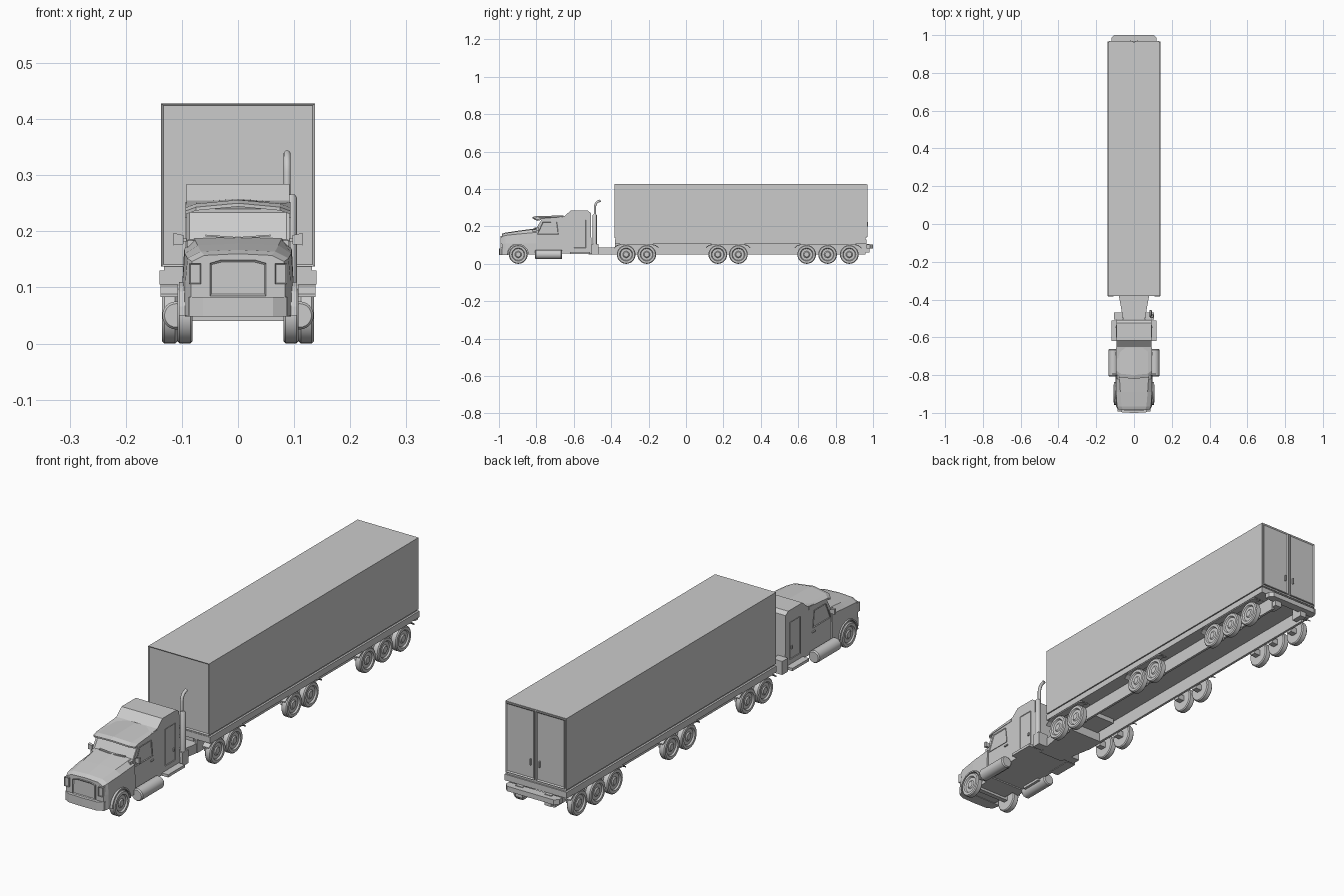
import bpy, bmesh, math
from mathutils import Vector

if "Cube" in bpy.data.objects:
    bpy.data.objects.remove(bpy.data.objects["Cube"])


def finish(name, bm, mirror=False, smooth=False):
    bmesh.ops.recalc_face_normals(bm, faces=bm.faces[:])
    me = bpy.data.meshes.new(name)
    bm.to_mesh(me)
    bm.free()
    ob = bpy.data.objects.new(name, me)
    bpy.context.collection.objects.link(ob)
    if smooth:
        bpy.ops.object.select_all(action='DESELECT')
        ob.select_set(True)
        bpy.context.view_layer.objects.active = ob
        bpy.ops.object.shade_smooth_by_angle(angle=math.radians(35))
    if mirror:
        ob.modifiers.new("mirror", 'MIRROR')
    return ob


def loft(name, rings, caps=True, **kw):
    """Bridge a list of equal-length closed rings."""
    bm = bmesh.new()
    vs = [[bm.verts.new(p) for p in r] for r in rings]
    n = len(vs[0])
    for a, b in zip(vs, vs[1:]):
        for i in range(n):
            j = (i + 1) % n
            bm.faces.new((a[i], a[j], b[j], b[i]))
    if caps:
        bm.faces.new(vs[0])
        bm.faces.new(vs[-1])
    return finish(name, bm, **kw)


def side_prism(name, pts, x0, x1, **kw):
    """Extrude a (y, z) outline along x."""
    return loft(name, [[(x, y, z) for y, z in pts] for x in (x0, x1)], **kw)


def plan_prism(name, pts, z0, z1, **kw):
    """Extrude an (x, y) outline along z."""
    return loft(name, [[(x, y, z) for x, y in pts] for z in (z0, z1)], **kw)


def box(name, x, y, z, **kw):
    return plan_prism(name, [(x[0], y[0]), (x[1], y[0]), (x[1], y[1]), (x[0], y[1])], *z, **kw)


def strip(name, path, x0, x1, t, **kw):
    """Bent sheet following a (y, z) path."""
    return loft(name, [[(x0, y, z), (x1, y, z), (x1, y, z - t), (x0, y, z - t)] for y, z in path], **kw)


def recess(ob, direction, thickness, depth):
    """Sink a panel into the face that best matches a direction."""
    bm = bmesh.new()
    bm.from_mesh(ob.data)
    bm.normal_update()
    f = max(bm.faces, key=lambda f: f.normal.dot(Vector(direction).normalized()))
    bmesh.ops.inset_region(bm, faces=[f], thickness=thickness, depth=-depth)
    bm.to_mesh(ob.data)
    bm.free()


def circle(cy, cz, r, n=24):
    return [(cy + r * math.cos(2 * math.pi * i / n), cz + r * math.sin(2 * math.pi * i / n)) for i in range(n)]


def wheel(name, y, x):
    """Lathed tyre and dished rim, mirrored to both sides."""
    prof = [(0, .046), (.004, .05), (.023, .05), (.027, .046), (.027, .035), (.021, .031),
            (.021, .018), (.025, .013), (.025, .005)]
    loft(name, [[(x + dx, py, pz) for py, pz in circle(y, .05, r, 28)] for dx, r in prof],
         mirror=True, smooth=True)


# Trailer
cargo = box("cargo_box", (-.137, .137), (-.382, .964), (.137, .428))
recess(cargo, (0, -1, 0), .006, .004)
box("box_sill", (-.132, .132), (-.378, .96), (.128, .138))
box("trailer_deck", (-.14, .14), (-.38, .966), (.105, .13))
box("trailer_rail", (.072, .082), (-.38, .96), (.05, .106), mirror=True)
door = box("rear_door", (.004, .133), (.96, .97), (.143, .424), mirror=True)
recess(door, (0, 1, 0), .007, .004)
box("door_latch", (.018, .022), (.964, .973), (.2, .225), mirror=True)
plan_prism("rear_bumper", [(-.12, .965), (-.12, .985), (-.105, 1), (.105, 1), (.12, .985), (.12, .965)],
           .083, .103)
box("bumper_bracket", (.05, .08), (.93, .98), (.06, .106), mirror=True)

# Trailer wheels and mudguards
for n, ys in enumerate([(-.32, -.21), (.17, .28), (.645, .757, .873)]):
    for k, y in enumerate(ys):
        wheel(f"trailer_wheel_{n}_{k}", y, .108)
        box(f"axle_stub_{n}_{k}", (.08, .11), (y - .012, y + .012), (.04, .064), mirror=True)
    a, b = ys[0] - .064, ys[-1] + .064
    strip(f"mudguard_{n}", [(a, .088), (a + .015, .1), (a + .035, .106), (b - .035, .106),
                            (b - .015, .1), (b, .088)], .108, .138, .005, mirror=True)

# Tractor frame and coupling deck
loft("tractor_frame", [[(-w, y, .05), (w, y, .05), (w, y, .088), (-w, y, .088)]
                       for y, w in ((-.52, .055), (-.38, .08), (-.3, .08))])
box("coupling_plate", (-.06, .06), (-.37, -.2), (.086, .106))

# Hood with fenders
rings = []
for y, w, ws, zs, wt, zt in [(-.985, .084, .082, .146, .06, .157), (-.965, .094, .09, .152, .066, .164),
                             (-.89, .099, .095, .16, .072, .175), (-.80, .099, .096, .168, .078, .187)]:
    rings.append([(-w, y, .05), (w, y, .05), (w, y, .11), (ws, y, zs), (wt, y, zt),
                  (0, y, zt + .003), (-wt, y, zt), (-ws, y, zs), (-w, y, .11)])
hood = loft("hood", rings)
cutter = side_prism("wheel_arch_cutter", circle(-.897, .048, .057), .068, .13, mirror=True)
cutter.hide_render = True
cutter.hide_set(True)
cut = hood.modifiers.new("wheel_arch", 'BOOLEAN')
cut.object = cutter
cut.operation = 'DIFFERENCE'
cut.solver = 'EXACT'
arc = [math.radians(a) for a in range(0, 181, 15)]
loft("fender_lip", [[(x, -.897 + r * math.cos(a), .05 + r * math.sin(a))
                     for x, r in ((.085, .054), (.105, .054), (.105, .06), (.085, .06))] for a in arc],
     mirror=True)
wheel("front_wheel", -.897, .081)
box("front_axle", (-.082, .082), (-.907, -.887), (.04, .06))

# Nose: grille, headlights, bumper
grille = loft("grille", [[(x, y, z) for x, z in ((-.05, .085), (.05, .085), (.05, .143), (.03, .149),
                                                  (-.03, .149), (-.05, .143))] for y in (-.98, -.991)])
recess(grille, (0, -1, 0), .004, .003)
lamp = box("headlight", (.066, .087), (-.992, -.965), (.106, .143), mirror=True)
recess(lamp, (0, -1, 0), .003, .002)
plan_prism("front_bumper", [(-.094, -.95), (-.087, -.985), (-.062, -.998), (0, -1), (.062, -.998),
                            (.087, -.985), (.094, -.95)], .048, .083)

# Cab and sleeper
cab = side_prism("cab", [(-.805, .055), (-.805, .183), (-.77, .24), (-.65, .255), (-.617, .284),
                         (-.525, .284), (-.509, .272), (-.505, .055)], -.092, .092)
recess(cab, (0, -.85, .52), .008, .004)
box("cowl", (-.09, .09), (-.82, -.79), (.165, .184))
loft("sun_visor", [[(x, y, z), (x, y + .02, z + .006), (x, -.655, .258 if x == 0 else .252),
                    (x, -.655, .24), (x, y + .02, z - .002), (x, y, z - .006)]
                   for x, y, z in ((-.094, -.795, .236), (-.075, -.812, .243), (0, -.82, .25),
                                   (.075, -.812, .243), (.094, -.795, .236))])
loft("wiper", [[(x, -.81, z), (x, -.802, z), (x, -.802, z + .003), (x, -.81, z + .003)]
               for x, z in ((.005, .187), (.058, .191))], mirror=True)

# Doors, windows, mirrors
window = side_prism("cab_window", [(-.795, .157), (-.765, .225), (-.69, .225), (-.682, .157)],
                    .09, .0945, mirror=True)
recess(window, (1, 0, 0), .004, .003)
panel = side_prism("sleeper_door", [(-.6, .085), (-.6, .235), (-.535, .235), (-.535, .085)],
                   .09, .094, mirror=True)
recess(panel, (1, 0, 0), .004, .003)
box("sleeper_handle", (.09, .097), (-.55, -.542), (.125, .137), mirror=True)
box("door_handle", (.09, .097), (-.695, -.677), (.138, .143), mirror=True)
loft("mirror", [[(.097, y, .177), (.115, y, .175), (.115, y, .197), (.097, y, .193)]
                for y in (-.80, -.788)], mirror=True)
box("mirror_arm", (.088, .1), (-.795, -.791), (.182, .187), mirror=True)

# Fuel tanks, steps and rear boxes
tank = [(-.808, .021), (-.803, .025), (-.667, .025), (-.662, .021)]
loft("fuel_tank", [[(.11 + px, y, pz) for px, pz in circle(0, .05, r)] for y, r in tank],
     mirror=True, smooth=True)
box("step", (.08, .12), (-.62, -.512), (.053, .064), mirror=True)
box("tank_bracket", (.075, .1), (-.78, -.69), (.045, .058), mirror=True)
box("rear_side_box", (.06, .105), (-.505, -.468), (.05, .105), mirror=True)

# Exhaust stack on the right side only
loft("exhaust_muffler", [[(.094 + px, -.488 + py, z) for px, py in circle(0, 0, r, 16)]
                         for z, r in ((.09, .011), (.26, .011), (.266, .007))], smooth=True)
curve = bpy.data.curves.new("exhaust_pipe", 'CURVE')
curve.dimensions = '3D'
curve.bevel_depth = .0065
curve.bevel_resolution = 3
curve.use_fill_caps = True
pipe = [(-.487, .255), (-.487, .305), (-.483, .32), (-.474, .332), (-.457, .338)]
sp = curve.splines.new('POLY')
sp.points.add(len(pipe) - 1)
for p, (y, z) in zip(sp.points, pipe):
    p.co = (.0875, y, z, 1)
bpy.context.collection.objects.link(bpy.data.objects.new("exhaust_pipe", curve))
